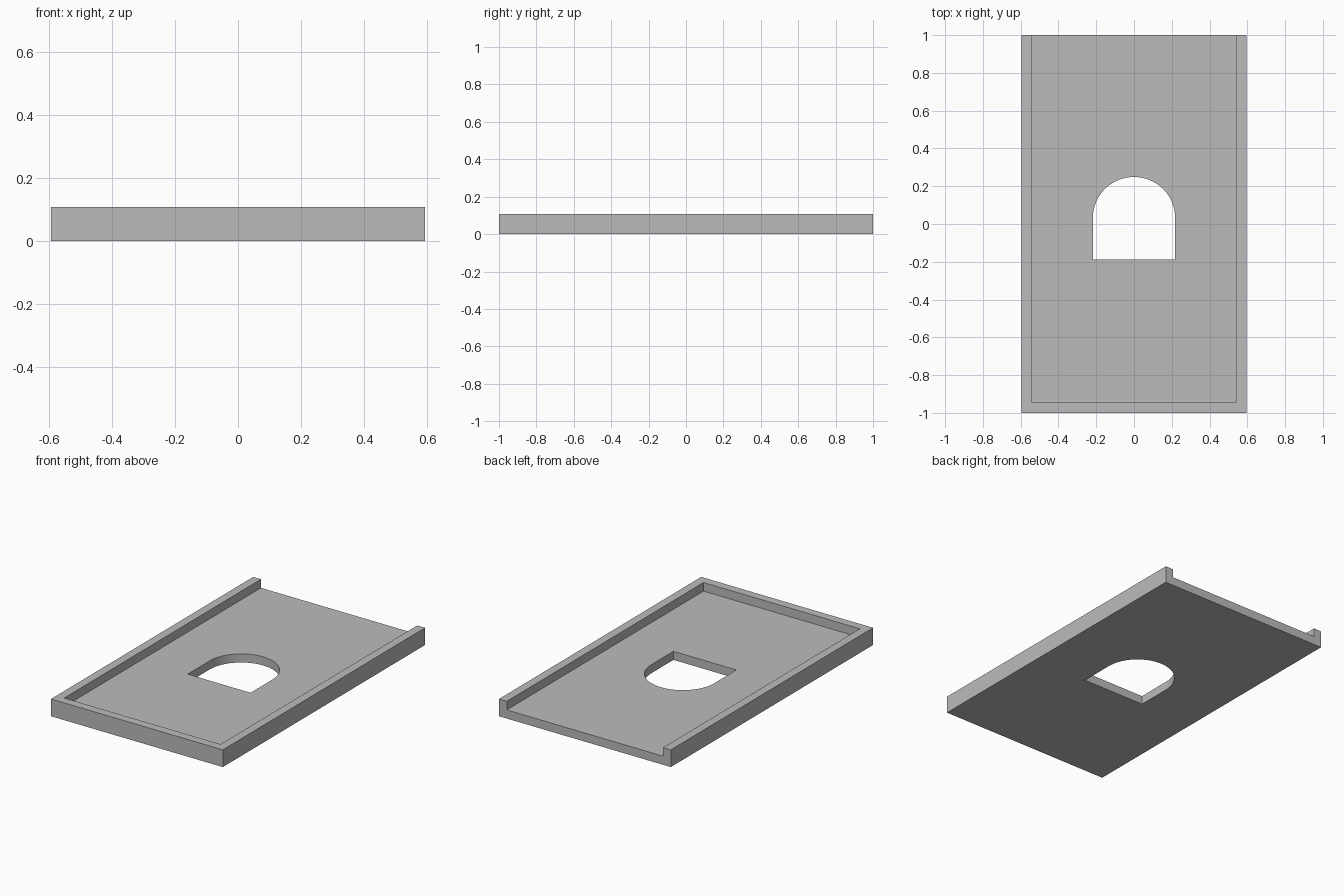
import bpy
import bmesh
import math

cube = bpy.data.objects.get("Cube")
if cube:
    bpy.data.objects.remove(cube, do_unlink=True)

HALF_W, HALF_L, HEIGHT = 0.595, 1.0, 0.108
WALL = 0.054            # rim width and floor thickness
RADIUS, ARC_Y, HOLE_FRONT = 0.218, 0.031, -0.187

grey = bpy.data.materials.new("plain grey")
grey.use_nodes = True
grey.diffuse_color = (0.5, 0.5, 0.5, 1)
grey.node_tree.nodes["Principled BSDF"].inputs["Base Color"].default_value = (0.5, 0.5, 0.5, 1)


def prism(name, outline, z0, z1):
    """Extrude a flat outline upwards into a solid."""
    bm = bmesh.new()
    base = bm.faces.new([bm.verts.new((x, y, z0)) for x, y in outline])
    top = bmesh.ops.extrude_face_region(bm, geom=[base])["geom"]
    verts = [v for v in top if isinstance(v, bmesh.types.BMVert)]
    bmesh.ops.translate(bm, verts=verts, vec=(0, 0, z1 - z0))
    bmesh.ops.recalc_face_normals(bm, faces=bm.faces)
    mesh = bpy.data.meshes.new(name)
    bm.to_mesh(mesh)
    bm.free()
    mesh.materials.append(grey)
    obj = bpy.data.objects.new(name, mesh)
    bpy.context.collection.objects.link(obj)
    return obj


def cut(target, cutter):
    mod = target.modifiers.new(cutter.name, "BOOLEAN")
    mod.operation = "DIFFERENCE"
    mod.solver = "EXACT"
    mod.object = cutter
    cutter.hide_render = True
    cutter.hide_viewport = True
    cutter.display_type = "WIRE"


# Solid block for the tray
tray = prism("tray", [(-HALF_W, -HALF_L), (HALF_W, -HALF_L),
                      (HALF_W, HALF_L), (-HALF_W, HALF_L)], 0, HEIGHT)

# Recess, open at the back, leaving a rim on three sides
inner_x, inner_y = HALF_W - WALL, -HALF_L + WALL
recess = prism("recess_cutter", [(-inner_x, inner_y), (inner_x, inner_y),
                                 (inner_x, HALF_L + 0.1), (-inner_x, HALF_L + 0.1)],
               WALL, HEIGHT + 0.1)

# Arched opening through the floor
steps = 48
arch = [(RADIUS * math.cos(math.pi * i / steps),
         ARC_Y + RADIUS * math.sin(math.pi * i / steps)) for i in range(steps + 1)]
arch += [(-RADIUS, HOLE_FRONT), (RADIUS, HOLE_FRONT)]
opening = prism("opening_cutter", arch, -0.1, HEIGHT + 0.1)

cut(tray, recess)
cut(tray, opening)

# Apply the cuts and keep the arch smooth with sharp edges elsewhere
bpy.ops.object.select_all(action="DESELECT")
tray.select_set(True)
bpy.context.view_layer.objects.active = tray
for mod in list(tray.modifiers):
    bpy.ops.object.modifier_apply(modifier=mod.name)
for cutter in (recess, opening):
    bpy.data.objects.remove(cutter, do_unlink=True)
bpy.ops.object.shade_smooth_by_angle(angle=math.radians(30))
